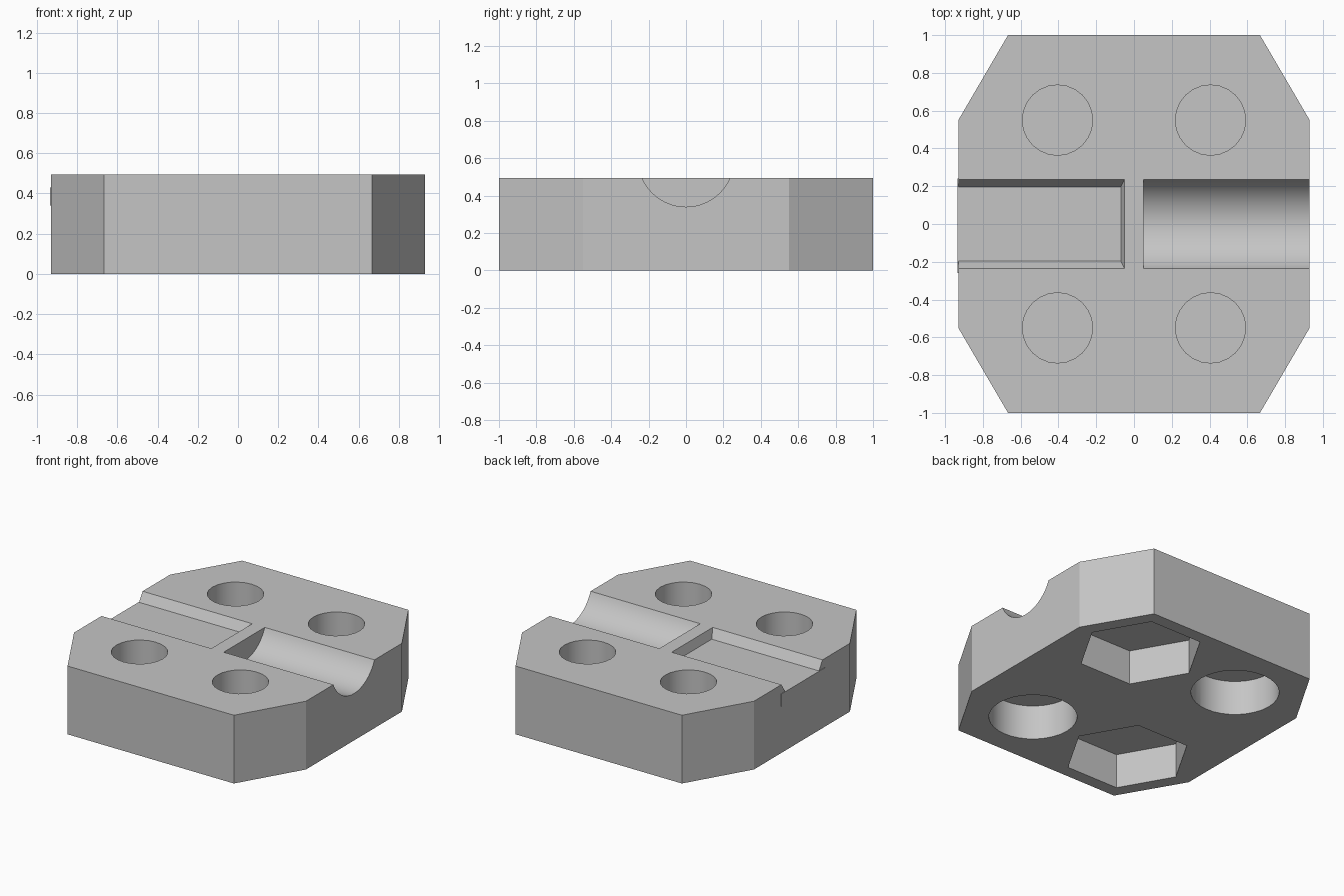
import bpy, bmesh, math
from mathutils import Matrix, Vector

if "Cube" in bpy.data.objects:
    bpy.data.objects.remove(bpy.data.objects["Cube"], do_unlink=True)

HEIGHT = 0.495
HOLE_X, HOLE_Y = 0.405, 0.55

grey = bpy.data.materials.new("plain grey")
grey.use_nodes = True
colour = (0.56, 0.56, 0.56, 1)
grey.diffuse_color = colour
grey.node_tree.nodes["Principled BSDF"].inputs["Base Color"].default_value = colour


def make_object(name, bm):
    bmesh.ops.recalc_face_normals(bm, faces=bm.faces)
    mesh = bpy.data.meshes.new(name)
    bm.to_mesh(mesh)
    bm.free()
    mesh.materials.append(grey)
    obj = bpy.data.objects.new(name, mesh)
    bpy.context.collection.objects.link(obj)
    return obj


def prism(name, sides, radius, start, end):
    """Regular prism between two points."""
    start, end = Vector(start), Vector(end)
    axis = end - start
    turn = Vector((0, 0, 1)).rotation_difference(axis).to_matrix().to_4x4()
    bm = bmesh.new()
    bmesh.ops.create_cone(bm, cap_ends=True, segments=sides, radius1=radius,
                          radius2=radius, depth=axis.length,
                          matrix=Matrix.Translation((start + end) / 2) @ turn)
    return make_object(name, bm)


def hull(name, points):
    """Convex solid around a few points."""
    bm = bmesh.new()
    for p in points:
        bm.verts.new(p)
    bmesh.ops.convex_hull(bm, input=bm.verts)
    bmesh.ops.dissolve_limit(bm, angle_limit=0.01, verts=bm.verts, edges=bm.edges)
    return make_object(name, bm)


# Eight-sided block with clipped corners
outline = [(sx * x, sy * y) for x, y in ((0.93, 0.55), (0.667, 1.0))
           for sx in (-1, 1) for sy in (-1, 1)]
block = hull("clamp_block", [(x, y, z) for x, y in outline for z in (0, HEIGHT)])

# Half-round channel on the left, tapered flat channel on the right
cutters = [
    prism("round_channel_cutter", 64, 0.256, (0.05, 0, 0.596), (1.2, 0, 0.596)),
    hull("flat_channel_cutter",
         [(x, s * w, z) for z, w, end in ((0.43, 0.195, -0.07), (0.56, 0.275, -0.03))
          for s in (-1, 1) for x in (-1.2, end)]),
]

# Screw holes above, hexagonal nut pockets and round head pockets below
for sx in (-1, 1):
    for sy in (-1, 1):
        x, y = sx * HOLE_X, sy * HOLE_Y
        cutters.append(prism("screw_hole_cutter", 24, 0.186, (x, y, 0.27), (x, y, 0.7)))
        if sx == sy:
            pocket = prism("nut_pocket_cutter", 6, 0.415, (x, y, -0.2), (x, y, 0.25))
            # Turn so that two corners lie along x
            spin = Matrix.Translation((x, y, 0)) @ Matrix.Rotation(math.pi / 6, 4, "Z") \
                @ Matrix.Translation((-x, -y, 0))
            pocket.data.transform(spin)
        else:
            pocket = prism("head_pocket_cutter", 32, 0.29, (x, y, -0.2), (x, y, 0.25))
        cutters.append(pocket)

# Cut every recess, then discard the cutters
bpy.ops.object.select_all(action="DESELECT")
bpy.context.view_layer.objects.active = block
block.select_set(True)
for cutter in cutters:
    cutter.hide_render = True
    mod = block.modifiers.new("cut", "BOOLEAN")
    mod.operation = "DIFFERENCE"
    mod.solver = "EXACT"
    mod.object = cutter
    bpy.ops.object.modifier_apply(modifier=mod.name)
    bpy.data.objects.remove(cutter, do_unlink=True)

bpy.ops.object.shade_smooth_by_angle(angle=math.radians(25))

# Thin raised lip below the open end of the flat channel
hull("channel_lip", [(x, y, z) for x in (-0.934, -0.925)
                     for y in (-0.26, 0.24) for z in (0.34, 0.43)])
